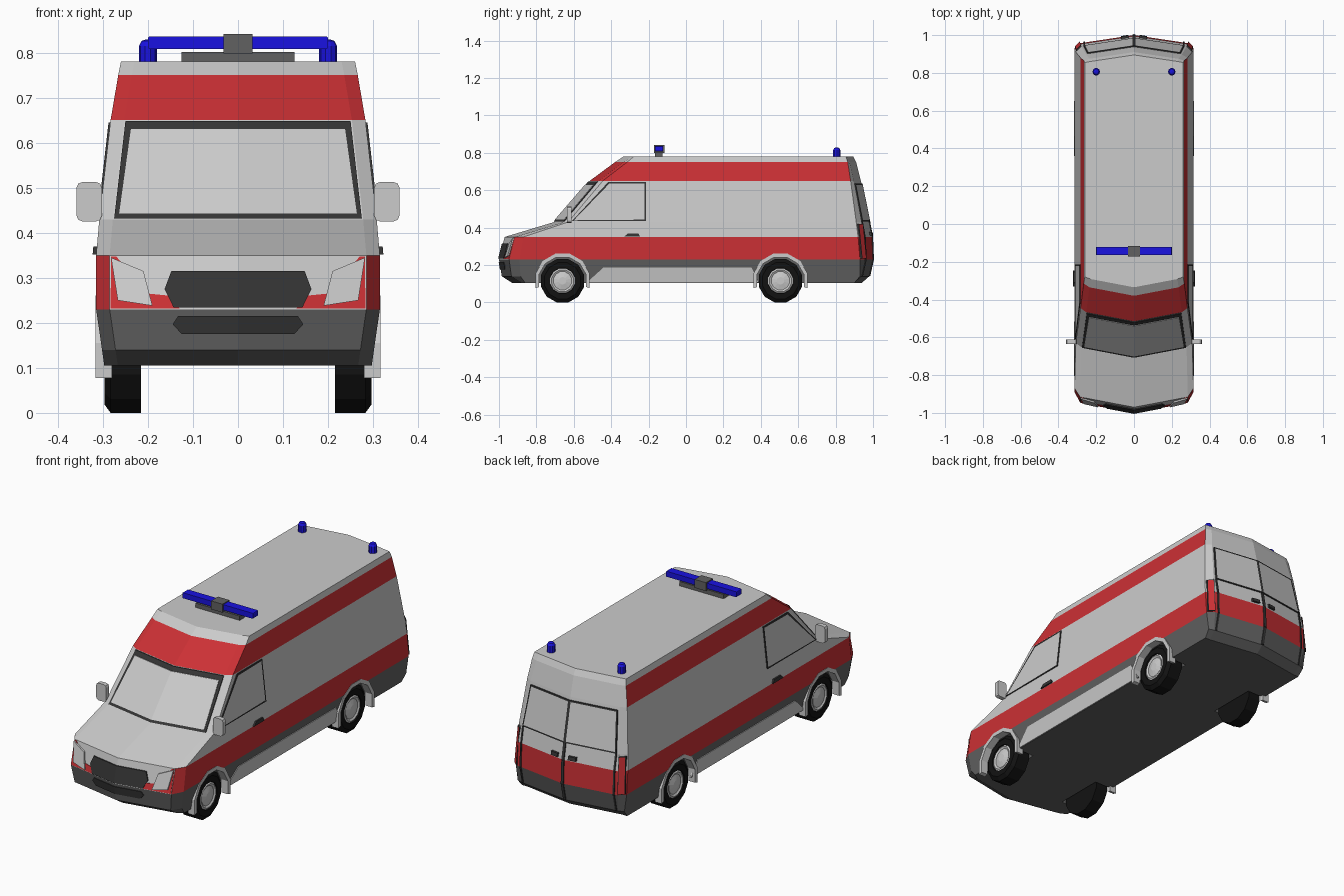
import bpy, bmesh, math
from mathutils import Vector
from mathutils.bvhtree import BVHTree

if "Cube" in bpy.data.objects:
    bpy.data.objects.remove(bpy.data.objects["Cube"])


def material(name, *rgb):
    m = bpy.data.materials.new(name)
    m.diffuse_color = (*rgb, 1)
    m.use_nodes = True
    m.node_tree.nodes["Principled BSDF"].inputs["Base Color"].default_value = m.diffuse_color
    return m


DARK = material("dark_plastic", .12, .12, .12)
RED = material("red_paint", .6, .03, .035)
WHITE = material("white_paint", .8, .8, .8)
TRIM = material("black_trim", .035, .035, .035)
TYRE = material("tyre_rubber", .006, .006, .006)
BLUE = material("blue_lamp", .01, .006, .75)
GLASS = material("glass", .75, .76, .77)


def finish(name, bm, mats, mirror=True):
    bmesh.ops.recalc_face_normals(bm, faces=bm.faces)
    me = bpy.data.meshes.new(name)
    bm.to_mesh(me)
    bm.free()
    for m in mats:
        me.materials.append(m)
    ob = bpy.data.objects.new(name, me)
    bpy.context.collection.objects.link(ob)
    if mirror:
        ob.modifiers.new("mirror", 'MIRROR')
    return ob


def prism(bm, low, high):
    """Closed solid between two matching outlines; returns the outer face."""
    a = [bm.verts.new(p) for p in low]
    b = [bm.verts.new(p) for p in high]
    n = len(a)
    bm.faces.new(a[::-1])
    for i in range(n):
        bm.faces.new((a[i], a[(i + 1) % n], b[(i + 1) % n], b[i]))
    return bm.faces.new(b)


def box(name, x, y, z, mat, mirror=False, bevel=0):
    bm = bmesh.new()
    rect = [(x[0], z[0]), (x[1], z[0]), (x[1], z[1]), (x[0], z[1])]
    prism(bm, [(u, y[0], v) for u, v in rect], [(u, y[1], v) for u, v in rect])
    if bevel:
        edges = [e for e in bm.edges if abs(e.verts[0].co.y - e.verts[1].co.y) > 1e-4]
        bmesh.ops.bevel(bm, geom=edges, offset=bevel, segments=2, profile=.5, affect='EDGES')
    return finish(name, bm, [mat], mirror)


def lathe(name, profile, centre, n, mat, axis='X'):
    """Revolve (distance along axis, radius) pairs into a closed solid."""
    bm = bmesh.new()
    rings = []
    for d, r in profile:
        ring = []
        for k in range(n):
            t = math.tau * (k + .5) / n
            s, c = r * math.sin(t), r * math.cos(t)
            p = Vector((d, s, c)) if axis == 'X' else Vector((s, c, d))
            ring.append(bm.verts.new(p + Vector(centre)))
        rings.append(ring)
    for a, b in zip(rings, rings[1:]):
        for k in range(n):
            bm.faces.new((a[k], a[(k + 1) % n], b[(k + 1) % n], b[k]))
    bm.faces.new(rings[0])
    bm.faces.new(rings[-1])
    return finish(name, bm, [mat])


# Body shell: rings of z, half width, nose y, front side y, rear side y, tail y
RINGS = [
    (.105, .297, -.93, -.86, .90, .94),
    (.14, .302, -.985, -.885, .93, .98),
    (.23, .315, -1.0, -.89, .93, 1.0),
    (.35, .315, -.97, -.87, .92, .995),
    (.43, .308, -.705, -.63, .91, .98),
    (.65, .283, -.515, -.445, .88, .935),
    (.75, .266, -.38, -.315, .865, .91),
    (.78, .26, -.335, -.28, .855, .895)]
body_bm = bmesh.new()
loops = []
for z, w, nose, fs, rs, tail in RINGS:
    c = w - .03
    half = [(0, nose), (c, nose + .19 * c), (w, fs), (w, rs), (c, tail - .15 * c), (0, tail)]
    full = half + [(-x, y) for x, y in half[-2:0:-1]]
    loops.append([body_bm.verts.new((x, y, z)) for x, y in full])
for i, (a, b) in enumerate(zip(loops, loops[1:])):
    for j in range(10):
        f = body_bm.faces.new((a[j], a[(j + 1) % 10], b[(j + 1) % 10], b[j]))
        part = min(j, 9 - j)        # 0 front, 1 front corner, 2 side, 3 rear corner, 4 rear
        red = (i == 2 and part > 0) or (i == 5 and part < 3)
        f.material_index = 0 if i < 2 else 1 if red else 2
body_bm.faces.new(loops[0][::-1])
body_bm.faces.new(loops[-1]).material_index = 2
bmesh.ops.recalc_face_normals(body_bm, faces=body_bm.faces)
surface = BVHTree.FromBMesh(body_bm)
body = finish("body", body_bm, [DARK, RED, WHITE], False)


def panel(name, view, outline, mat, t=.005, inner=None, frame=.011):
    """Thin plate laid on the body, outline given in the view's 2D coordinates."""
    out = Vector({'front': (0, -1, 0), 'rear': (0, 1, 0), 'side': (1, 0, 0)}[view])
    pts = []
    for u, v in outline:
        start = (Vector((0, u, v)) if view == 'side' else Vector((u, 0, v))) + out * 3
        hit = surface.ray_cast(start, -out)[0]
        if hit:
            pts.append(hit)
    bm = bmesh.new()
    top = prism(bm, [p - out * .004 for p in pts], [p + out * t for p in pts])
    if inner:
        bmesh.ops.recalc_face_normals(bm, faces=bm.faces)
        bmesh.ops.inset_individual(bm, faces=[top], thickness=frame)
        top.material_index = 1
    return finish(name, bm, [mat] + ([inner] if inner else []))


# Windscreen, front face and lamps
panel("windscreen_frame", 'front', [(0, .432), (.275, .432), (.25, .648), (0, .648)], TRIM)
panel("windscreen_glass", 'front', [(.0, .443), (.264, .443), (.238, .63), (0, .63)], GLASS, .008)
panel("front_red_corner", 'front', [(.13, .232), (.15, .26), (.2, .265), (.27, .347),
                                    (.282, .347), (.283, .232)], RED, .002)
panel("headlight", 'front', [(.282, .345), (.21, .315), (.19, .238), (.267, .25)],
      WHITE, .009, GLASS, .008)
panel("grille", 'front', [(0, .315), (.148, .315), (.163, .275), (.143, .234), (0, .234)], TRIM, .006)
panel("lower_grille", 'front', [(0, .215), (.133, .215), (.145, .197), (.125, .175), (0, .175)], TRIM, .004)

# Sides: cab window, handle, sill
panel("side_window", 'side', [(-.61, .435), (-.415, .645), (-.215, .645), (-.215, .435)], TRIM, .004, GLASS)
panel("side_handle", 'side', [(-.33, .352), (-.245, .352), (-.255, .37), (-.31, .37)], TRIM, .008)
panel("sill", 'side', [(-.53, .107), (-.44, .188), (.35, .188), (.39, .107)], WHITE, .004)

# Rear doors, handles and tail lamps
panel("rear_window", 'rear', [(0, .433), (.266, .433), (.247, .635), (0, .635)], TRIM, .006, GLASS, .01)
for lo, hi in ((.141, .229), (.231, .349), (.351, .432)):
    panel("rear_door_gap", 'rear', [(0, lo), (.007, lo), (.007, hi), (0, hi)], TRIM)
    panel("rear_door_edge", 'rear', [(.26, lo), (.268, lo), (.268, hi), (.26, hi)], TRIM)
panel("rear_handle", 'rear', [(.03, .358), (.07, .358), (.07, .376), (.03, .376)], TRIM, .012)
panel("tail_lamp", 'rear', [(.287, .235), (.313, .235), (.306, .42), (.281, .42)], TRIM, .01, RED, .004)

# Wheels, arches and wheel wells
for label, y in (("front", -.66), ("rear", .505)):
    hub = (0, y, .116)
    lathe(label + "_tyre", [(.215, .07), (.215, .12), (.283, .12), (.297, .1), (.297, .07), (.28, .066)],
          hub, 12, TYRE)
    lathe(label + "_rim", [(.27, .069), (.29, .069), (.296, .06), (.29, .05), (.297, .02), (.297, .008)],
          hub, 12, WHITE)
    well = lathe(label + "_well_cutter", [(.2, .133), (.4, .133)], hub, 12, DARK)
    well.hide_render = True
    well.display_type = 'WIRE'
    cut = body.modifiers.new(label + "_wells", 'BOOLEAN')
    cut.object, cut.operation, cut.solver = well, 'DIFFERENCE', 'EXACT'
    angles = [math.radians(-15 + 30 * k) for k in range(8)]
    bm = bmesh.new()
    for a, b in zip(angles, angles[1:]):
        seg = [(y + r * math.cos(t), .116 + r * math.sin(t))
               for r, t in ((.13, a), (.15, a), (.15, b), (.13, b))]
        prism(bm, [(.28, *p) for p in seg], [(.317, *p) for p in seg])
    finish(label + "_arch", bm, [WHITE])

# Wing mirrors
box("wing_mirror", (.302, .359), (-.635, -.612), (.425, .513), WHITE, True, .014)

# Roof light bar and rear beacons
box("light_bar_base", (-.125, .125), (-.165, -.125), (.775, .802), DARK)
box("light_bar", (-.2, .2), (-.165, -.123), (.808, .836), BLUE, bevel=.004)
box("light_bar_centre", (-.032, .032), (-.172, -.116), (.798, .841), DARK)
lathe("rear_beacon", [(.775, .02), (.815, .02), (.826, .014), (.829, .006)], (.2, .806, 0), 10, BLUE, 'Z')
